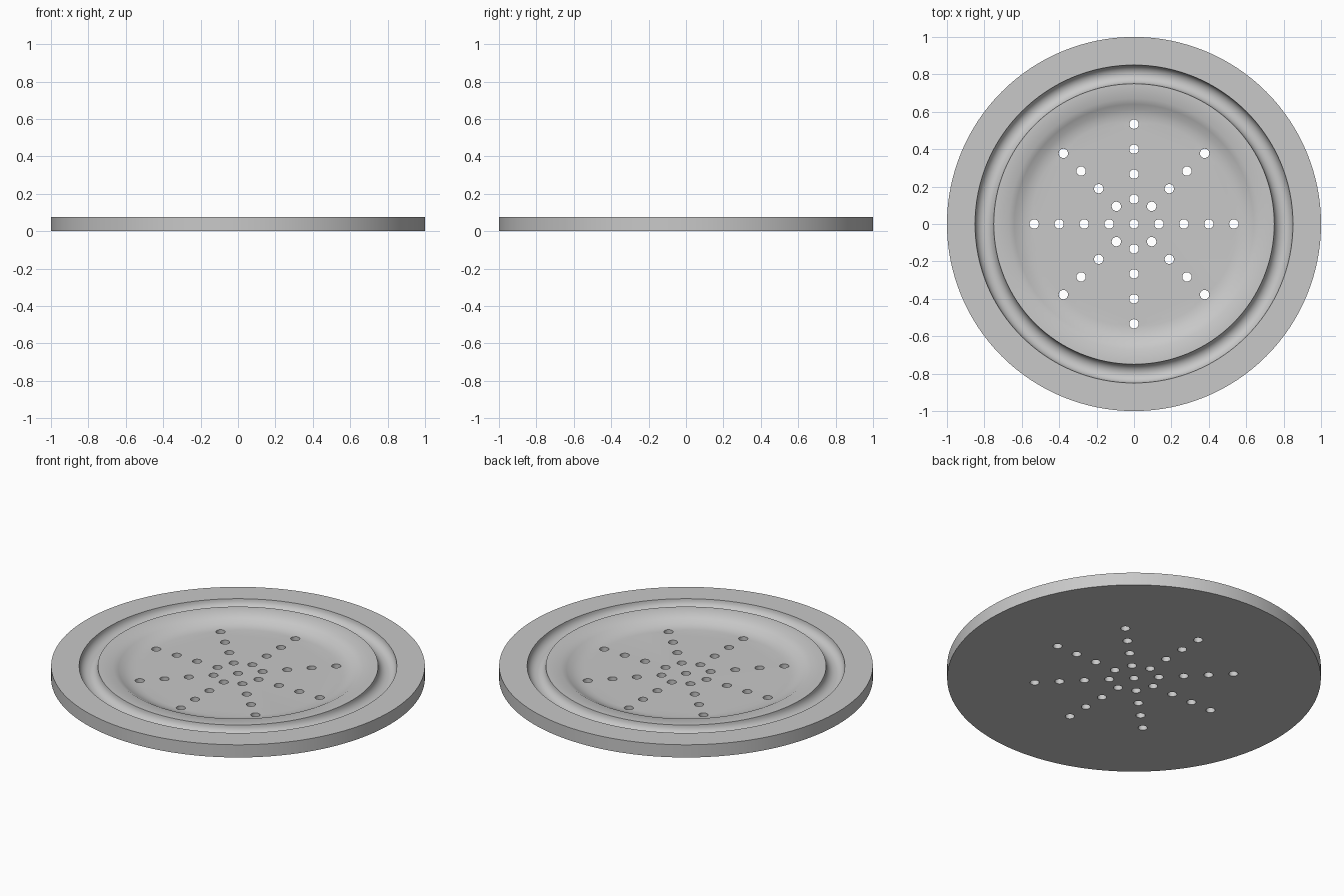
import bpy
import bmesh
from math import pi, sin, cos
from mathutils import Matrix, Vector

default_cube = bpy.data.objects.get("Cube")
if default_cube:
    bpy.data.objects.remove(default_cube, do_unlink=True)

HEIGHT = 0.075
FLOOR = 0.031
SEGMENTS = 128

grey = bpy.data.materials.new("plain grey")
grey.use_nodes = True
colour = (0.58, 0.58, 0.58, 1)
grey.diffuse_color = colour
grey.node_tree.nodes["Principled BSDF"].inputs["Base Color"].default_value = colour


def add_object(name, bm):
    bmesh.ops.recalc_face_normals(bm, faces=bm.faces)
    mesh = bpy.data.meshes.new(name)
    bm.to_mesh(mesh)
    bm.free()
    mesh.materials.append(grey)
    obj = bpy.data.objects.new(name, mesh)
    bpy.context.collection.objects.link(obj)
    return obj


def lathe(name, profile):
    """Revolve (radius, height) points and close both ends with flat caps."""
    bm = bmesh.new()
    rings = [[bm.verts.new((r * cos(2 * pi * i / SEGMENTS), r * sin(2 * pi * i / SEGMENTS), z))
              for i in range(SEGMENTS)] for r, z in profile]
    for lower, upper in zip(rings, rings[1:]):
        for i in range(SEGMENTS):
            j = (i + 1) % SEGMENTS
            bm.faces.new((lower[i], lower[j], upper[j], upper[i]))
    bm.faces.new(rings[0])
    bm.faces.new(rings[-1])
    return add_object(name, bm)


# Disc with a half-round groove and a shallow dished centre
groove = [(0.8 + 0.05 * cos(pi * k / 12), HEIGHT - 0.05 * sin(pi * k / 12)) for k in range(13)]
dish = [(0.67, HEIGHT), (0.64, 0.058), (0.61, 0.043), (0.58, 0.034), (0.55, FLOOR)]
plate = lathe("drain_plate", [(1, 0), (1, HEIGHT)] + groove + dish)

# Drain holes: one in the centre and eight arms of four
bm = bmesh.new()
spots = [Vector((0, 0, 0))]
for arm in range(8):
    direction = Vector((cos(arm * pi / 4), sin(arm * pi / 4), 0))
    spots += [direction * 0.1335 * step for step in range(1, 5)]
for spot in spots:
    bmesh.ops.create_cone(bm, cap_ends=True, segments=24, radius1=0.025, radius2=0.025,
                          depth=0.4, matrix=Matrix.Translation(spot))
cutter = add_object("hole_cutter", bm)
cutter.hide_render = True

boolean = plate.modifiers.new("drain_holes", 'BOOLEAN')
boolean.operation = 'DIFFERENCE'
boolean.solver = 'EXACT'
boolean.object = cutter

bpy.ops.object.select_all(action='DESELECT')
plate.select_set(True)
bpy.context.view_layer.objects.active = plate
bpy.ops.object.modifier_apply(modifier=boolean.name)
bpy.data.objects.remove(cutter, do_unlink=True)
bpy.ops.object.shade_smooth_by_angle(angle=pi / 6)
